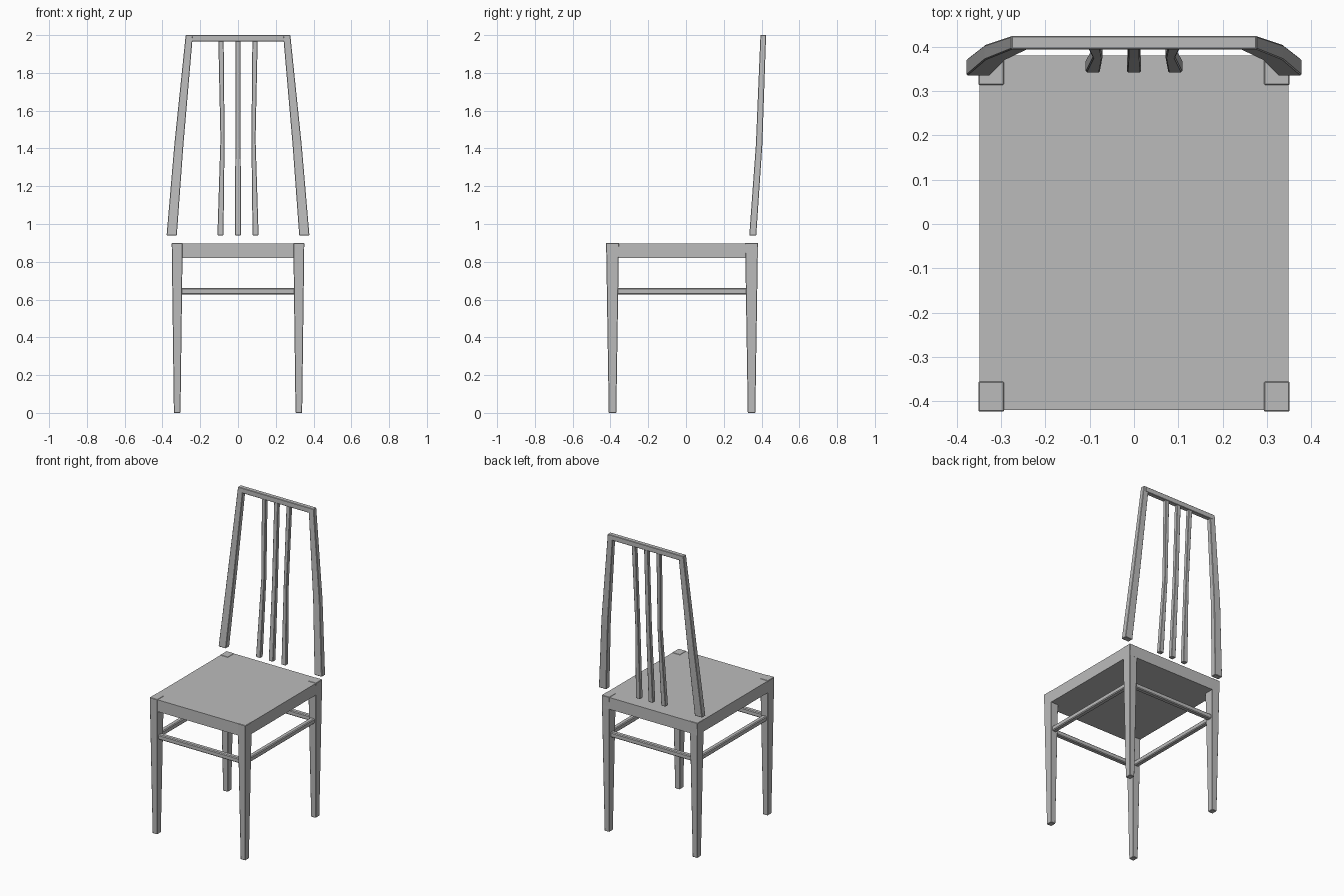
import bpy
import bmesh

cube = bpy.data.objects.get("Cube")
if cube:
    bpy.data.objects.remove(cube, do_unlink=True)

# One grey finish
grey = bpy.data.materials.new("grey_finish")
grey.use_nodes = True
colour = (0.5, 0.5, 0.5, 1)
grey.diffuse_color = colour
grey.node_tree.nodes["Principled BSDF"].inputs["Base Color"].default_value = colour


def bar(name, sections, bevel=0.0025):
    """Loft rectangles (x0, x1, y0, y1, z) from bottom to top."""
    bm = bmesh.new()
    rings = [[bm.verts.new((x, y, z)) for x, y in ((x0, y0), (x1, y0), (x1, y1), (x0, y1))]
             for x0, x1, y0, y1, z in sections]
    for low, high in zip(rings, rings[1:]):
        for i in range(4):
            j = (i + 1) % 4
            bm.faces.new((low[i], low[j], high[j], high[i]))
    bm.faces.new(rings[0][::-1])
    bm.faces.new(rings[-1])
    bmesh.ops.recalc_face_normals(bm, faces=bm.faces[:])
    mesh = bpy.data.meshes.new(name)
    bm.to_mesh(mesh)
    bm.free()
    mesh.materials.append(grey)
    obj = bpy.data.objects.new(name, mesh)
    bpy.context.collection.objects.link(obj)
    if bevel:
        mod = obj.modifiers.new("soft_edges", "BEVEL")
        mod.width = bevel
        mod.segments = 1
    return obj


def box(name, x0, x1, y0, y1, z0, z1, bevel=0.0025):
    return bar(name, [(x0, x1, y0, y1, z0), (x0, x1, y0, y1, z1)], bevel)


def tapered(name, stations):
    """Bar from (centre x, half width, front y, back y, z) stations."""
    return bar(name, [(x - h, x + h, y0, y1, z) for x, h, y0, y1, z in stations])


# Seat slab with flush apron
box("seat", -0.349, 0.349, -0.42, 0.38, 0.82, 0.898, 0)

LEG_X, FRONT_Y, BACK_Y = 0.322, -0.389, 0.347
for side, s in (("left", 1), ("right", -1)):
    # Tapered legs
    for end, y in (("front", FRONT_Y), ("back", BACK_Y)):
        tapered(f"{end}_leg_{side}", [
            (s * LEG_X, 0.0175, y - 0.02, y + 0.02, 0),
            (s * LEG_X, 0.029, y - 0.034, y + 0.034, 0.9)])
    # Side stretchers
    x = s * LEG_X
    box(f"side_stretcher_{side}", x - 0.016, x + 0.016,
        FRONT_Y + 0.02, BACK_Y - 0.02, 0.628, 0.66, 0.005)
    # Bent back posts, leaning in and back
    tapered(f"back_post_{side}", [
        (s * 0.351, 0.027, 0.335, 0.372, 0.94),
        (s * 0.313, 0.024, 0.37, 0.404, 1.42),
        (s * 0.258, 0.019, 0.394, 0.424, 2.0)])

# Front and back stretchers
for end, y in (("front", FRONT_Y), ("back", BACK_Y)):
    box(f"{end}_stretcher", -LEG_X + 0.01, LEG_X - 0.01,
        y - 0.016, y + 0.016, 0.628, 0.66, 0.005)

# Top rail between the posts
box("top_rail", -0.262, 0.262, 0.394, 0.424, 1.966, 2.0)

# Three bent slats, the outer two pinched inwards halfway
for name, s in (("left", 1), ("middle", 0), ("right", -1)):
    waist = 0.011 if s else 0.014
    tapered(f"back_slat_{name}", [
        (s * 0.093, 0.016, 0.342, 0.37, 0.94),
        (s * 0.082, waist, 0.374, 0.4, 1.45),
        (s * 0.09, 0.014, 0.396, 0.42, 1.97)])
